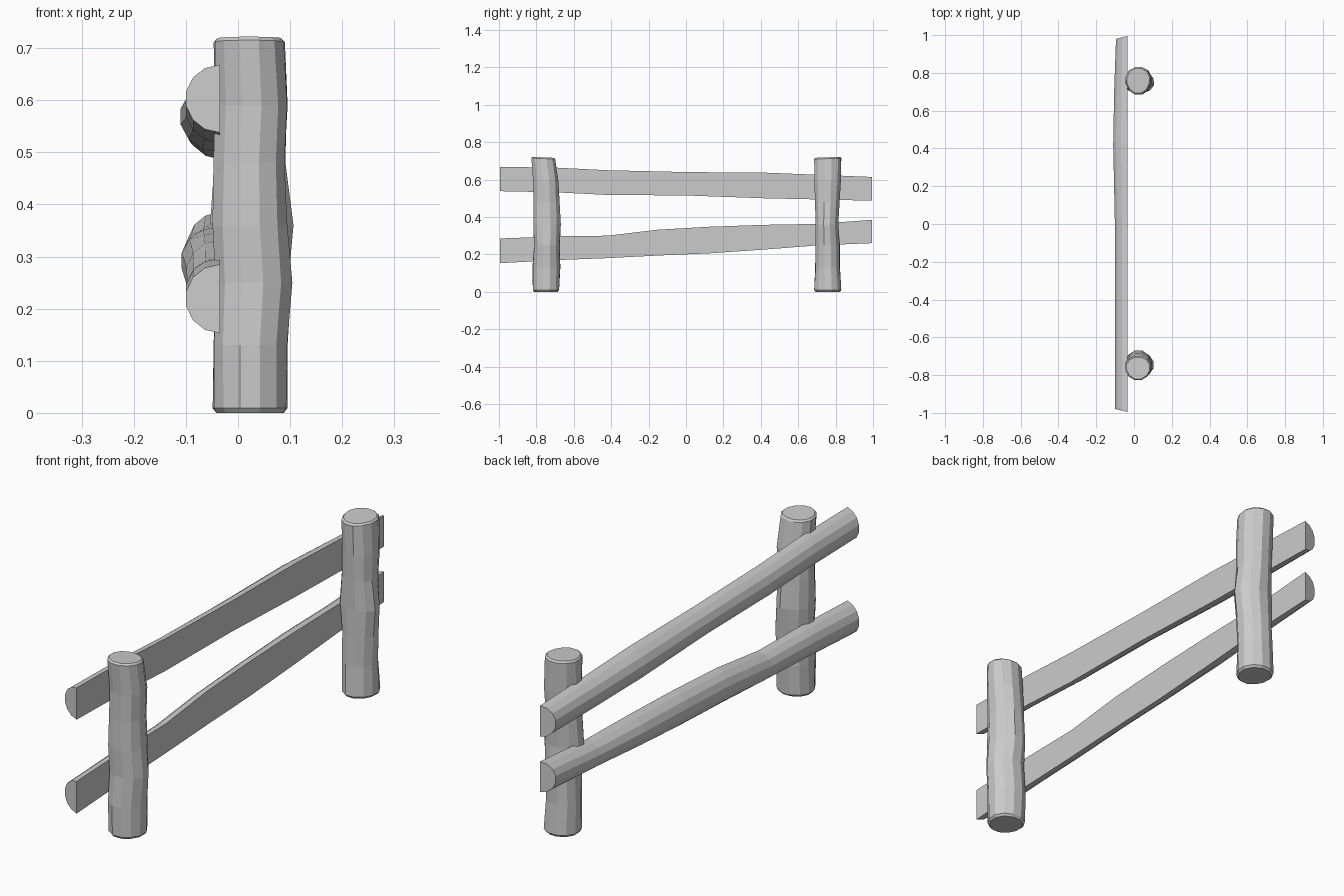
import bpy, bmesh, math

if "Cube" in bpy.data.objects:
    bpy.data.objects.remove(bpy.data.objects["Cube"])


def loft(name, rings):
    """Skin closed rings of points and cap both ends."""
    bm = bmesh.new()
    vs = [[bm.verts.new(p) for p in ring] for ring in rings]
    n = len(vs[0])
    for a, b in zip(vs, vs[1:]):
        for i in range(n):
            j = (i + 1) % n
            bm.faces.new((a[i], a[j], b[j], b[i]))
    bm.faces.new(vs[0][::-1])
    bm.faces.new(vs[-1])
    bmesh.ops.recalc_face_normals(bm, faces=bm.faces)
    me = bpy.data.meshes.new(name)
    bm.to_mesh(me)
    bm.free()
    ob = bpy.data.objects.new(name, me)
    bpy.context.collection.objects.link(ob)
    return ob


def post(name, stations, tilt, sides=12):
    """Rough log from (z, x0, x1, y0, y1) extents, with bevelled ends."""
    rings = []
    last = len(stations) - 1

    def ring(st, k, dz, slope):
        z, x0, x1, y0, y1 = st
        cx, cy = (x0 + x1) / 2, (y0 + y1) / 2
        pts = []
        for i in range(sides):
            a = 2 * math.pi * (i + .5) / sides
            w = k * (1 + .025 * math.sin(3 * a + 9 * z))
            dy = math.sin(a) * (y1 - y0) / 2 * w
            pts.append((cx + math.cos(a) * (x1 - x0) / 2 * w, cy + dy,
                        z + dz + slope * dy))
        return pts

    rings.append(ring(stations[0], .9, -.009, 0))
    for i, st in enumerate(stations):
        rings.append(ring(st, 1, 0, tilt if i == last else 0))
    rings.append(ring(stations[-1], .9, .007, tilt))
    return loft(name, rings)


def rail(name, stations, flat_x=-.035, segs=7):
    """Half log from (y, z low, z high, depth); flat side against the posts."""
    rings = []
    for y, lo, hi, d in stations:
        c, r = (lo + hi) / 2, (hi - lo) / 2
        rings.append([(flat_x - d * math.sin(math.pi * i / segs), y,
                       c + r * math.cos(math.pi * i / segs))
                      for i in range(segs + 1)])
    # chamfer the curved edge at each end
    for k, s in ((0, 1), (-1, -1)):
        rings[k] = [(x, y + s * .25 * (flat_x - x), z) for x, y, z in rings[k]]
    return loft(name, rings)


# Posts
post("front_post", [
    (.009, -.05, .096, -.82, -.675),
    (.13, -.05, .096, -.822, -.67),
    (.25, -.046, .105, -.815, -.674),
    (.36, -.05, .096, -.82, -.668),
    (.48, -.048, .092, -.818, -.675),
    (.59, -.046, .098, -.818, -.68),
    (.712, -.048, .091, -.828, -.696)], -.05)
post("back_post", [
    (.009, -.046, .096, .684, .834),
    (.13, -.046, .092, .69, .825),
    (.25, -.042, .097, .69, .824),
    (.36, -.055, .108, .69, .815),
    (.48, -.046, .094, .688, .822),
    (.59, -.046, .096, .686, .83),
    (.712, -.046, .09, .684, .834)], .04)

# Half-log rails
rail("upper_rail", [
    (-.995, .538, .668, .066), (-.7, .532, .664, .066),
    (-.42, .518, .65, .066), (0, .515, .64, .068),
    (.42, .5, .637, .077), (.7, .494, .626, .072),
    (.995, .487, .614, .062)])
rail("lower_rail", [
    (-.995, .153, .285, .066), (-.68, .17, .297, .066),
    (-.42, .18, .3, .064), (-.15, .194, .332, .066),
    (.13, .206, .348, .07), (.42, .226, .358, .075),
    (.7, .248, .363, .07), (.995, .26, .385, .062)])
